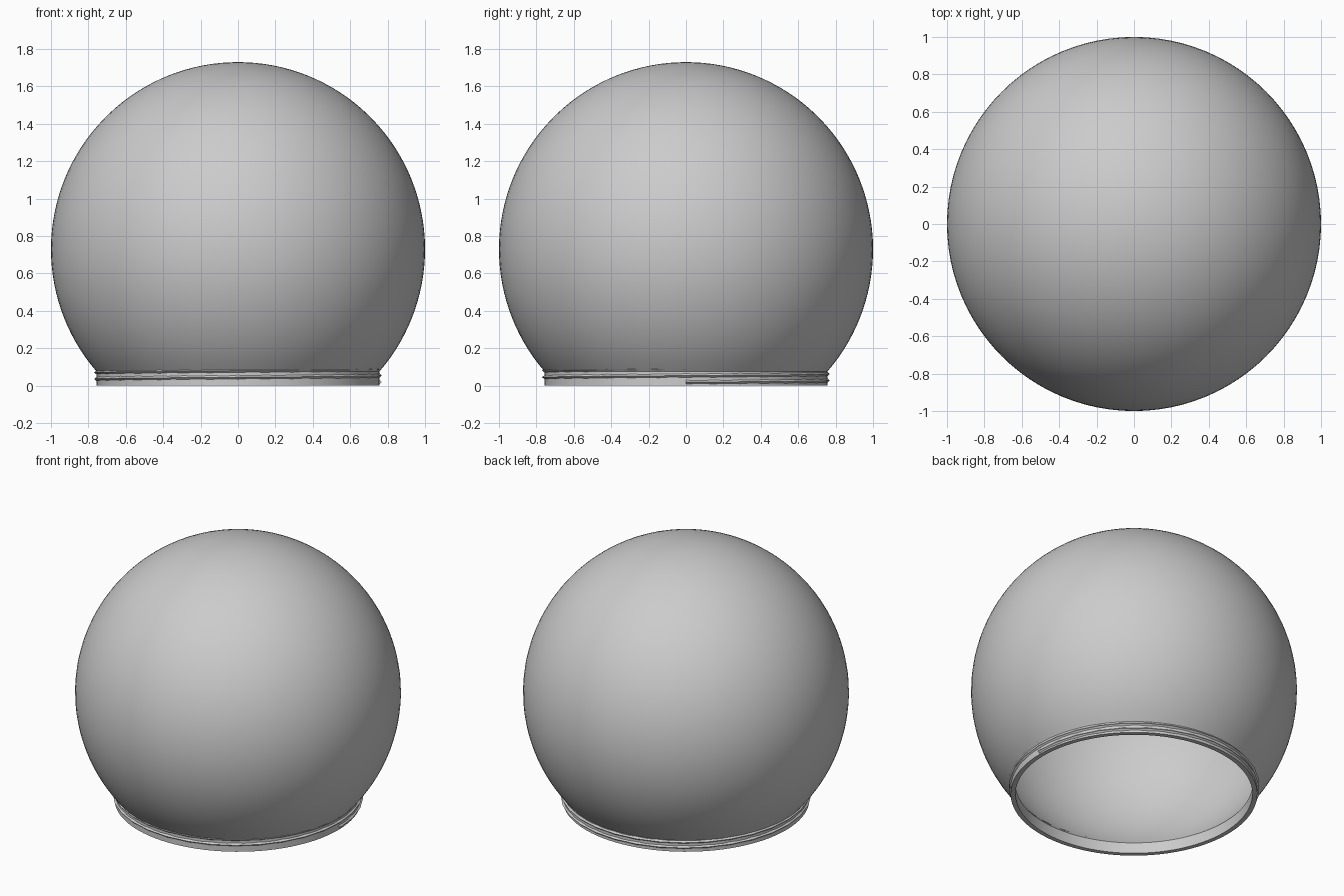
import bpy, bmesh
from math import sin, cos, pi, sqrt, asin, radians

cube = bpy.data.objects.get("Cube")
if cube:
    bpy.data.objects.remove(cube, do_unlink=True)

CENTRE_Z = 0.73
NECK_R, BORE_R = 0.757, 0.727
OUTER_R, INNER_R = 1.0, 0.98

glass = bpy.data.materials.new("plain grey")
glass.use_nodes = True
colour = (0.6, 0.6, 0.6, 1)
glass.diffuse_color = colour
glass.node_tree.nodes["Principled BSDF"].inputs["Base Color"].default_value = colour


def finish(bm, name, angle):
    bmesh.ops.recalc_face_normals(bm, faces=bm.faces[:])
    mesh = bpy.data.meshes.new(name)
    bm.to_mesh(mesh)
    bm.free()
    mesh.materials.append(glass)
    obj = bpy.data.objects.new(name, mesh)
    bpy.context.collection.objects.link(obj)
    bpy.ops.object.select_all(action='DESELECT')
    obj.select_set(True)
    bpy.context.view_layer.objects.active = obj
    bpy.ops.object.shade_smooth_by_angle(angle=radians(angle))
    return obj


def arc(radius, end_r, steps=48):
    """Profile from the pole down past the equator to the radius end_r."""
    end = pi - asin(end_r / radius)
    return [(radius * sin(end * i / steps), CENTRE_Z + radius * cos(end * i / steps))
            for i in range(steps + 1)]


# Globe: hollow shell with an open neck, turned from one profile
profile = arc(OUTER_R, NECK_R) + [(NECK_R, 0), (BORE_R, 0)] + arc(INNER_R, BORE_R)[::-1]
bm = bmesh.new()
verts = [bm.verts.new((r, 0, z)) for r, z in profile]
edges = [bm.edges.new(pair) for pair in zip(verts, verts[1:])]
bmesh.ops.spin(bm, geom=verts + edges, cent=(0, 0, 0), axis=(0, 0, 1),
               angle=2 * pi, steps=96)
bmesh.ops.remove_doubles(bm, verts=bm.verts[:], dist=0.0001)
finish(bm, "globe", 30)

# Screw thread: a triangular ridge winding twice round the neck
TURNS, SEGMENTS, PITCH, START_Z = 2, 32, 0.035, 0.019
ROOT_R, CREST_R = 0.75, 0.769
bm = bmesh.new()
rings = []
for i in range(TURNS * SEGMENTS + 1):
    a = 2 * pi * i / SEGMENTS
    z = START_Z + PITCH * i / SEGMENTS
    section = [(ROOT_R, z - PITCH / 2), (CREST_R, z), (ROOT_R, z + PITCH / 2)]
    rings.append([bm.verts.new((r * cos(a), r * sin(a), h)) for r, h in section])
for low, high in zip(rings, rings[1:]):
    for j in range(3):
        k = (j + 1) % 3
        bm.faces.new((low[j], low[k], high[k], high[j]))
bm.faces.new(rings[0])
bm.faces.new(rings[-1])
finish(bm, "neck_thread", 30)
